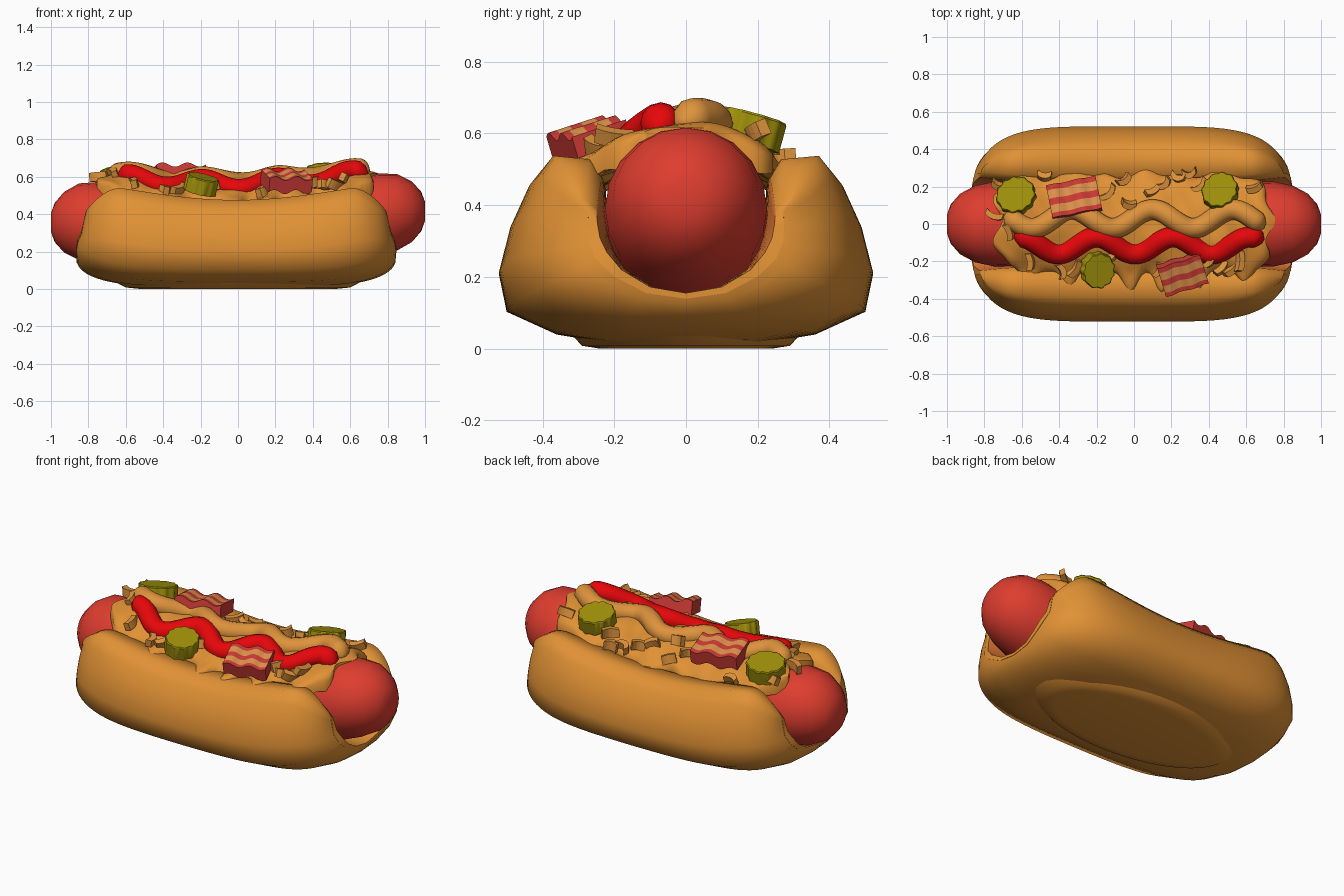
import bpy, bmesh, math, random
from math import sin, cos, pi, sqrt, exp
from mathutils import Vector, Euler

random.seed(4)
start_cube = bpy.data.objects.get("Cube")
if start_cube:
    bpy.data.objects.remove(start_cube, do_unlink=True)


def material(name, red, green, blue):
    mat = bpy.data.materials.new(name)
    mat.use_nodes = True
    colour = (red, green, blue, 1)
    mat.diffuse_color = colour
    mat.node_tree.nodes["Principled BSDF"].inputs["Base Color"].default_value = colour
    return mat


BREAD = material("golden bread", .75, .285, .035)
GLAZE = material("orange glaze", .75, .19, .035)
SAUSAGE = material("sausage red", .73, .046, .028)
KETCHUP = material("ketchup red", .80, .002, .003)
MUSTARD = material("mustard tan", .73, .29, .045)
PICKLE = material("pickle green", .35, .28, .003)
BACON = material("bacon red", .64, .045, .036)
FAT = material("bacon fat", .77, .30, .075)


def loft(name, rings, mats, angle=40, location=(0, 0, 0), rotation=(0, 0, 0), rule=None):
    """Skin closed rings (even point count) and close both ends with strips of quads."""
    bm = bmesh.new()
    rows = [[bm.verts.new(p) for p in ring] for ring in rings]
    n = len(rows[0])
    for a, b in zip(rows, rows[1:]):
        for i in range(n):
            j = (i + 1) % n
            bm.faces.new((a[i], a[j], b[j], b[i]))
    for row in (rows[0], rows[-1]):
        for i in range(n // 2 - 1):
            bm.faces.new((row[i], row[i + 1], row[n - 2 - i], row[n - 1 - i]))
    bmesh.ops.recalc_face_normals(bm, faces=bm.faces)
    bm.normal_update()
    if rule:
        for face in bm.faces:
            face.material_index = rule(face)
    mesh = bpy.data.meshes.new(name)
    bm.to_mesh(mesh)
    bm.free()
    for mat in mats:
        mesh.materials.append(mat)
    obj = bpy.data.objects.new(name, mesh)
    obj.location, obj.rotation_euler = location, rotation
    bpy.context.collection.objects.link(obj)
    if angle:
        bpy.ops.object.select_all(action="DESELECT")
        obj.select_set(True)
        bpy.context.view_layer.objects.active = obj
        bpy.ops.object.shade_smooth_by_angle(angle=math.radians(angle))
    return obj


def sag(x):
    return max(0, 1 - (x / .7) ** 2) ** 1.3


def topping_height(x, y):
    end = max(0, abs(x) - .66)
    return .622 + .015 * x - .047 * sag(x) - .08 * min(abs(y) / .26, 1) ** 2 - 3 * end * end


# Bun: a U-shaped section whose outer skin closes onto the groove at both ends
GROOVE = [(0, .155), (.1, .172), (.18, .22), (.22, .28), (.24, .35), (.247, .42), (.25, .48), (.285, .535)]
CRUST = [(0, .012), (.2, .015), (.36, .045), (.5, .118), (.522, .24), (.492, .37), (.445, .48), (.385, .547)]
REACH = [1.015, 1.015, 1.02, 1.01, .985, .975, .965, .955]
HALF = .84


def bun_ring(t):
    x = HALF * t
    puff = sqrt(max(.012, 1 - abs(t) ** 4.7))
    lift = 1 - .13 * sag(x)
    droop = max(0, abs(t) - .75) ** 2 * 1.9
    pinch = .89 + .11 * t ** 4
    outer, inner = [], []
    for (gy, gz), (cy, cz), reach in zip(GROOVE, CRUST, REACH):
        fall = droop * max(0, gz - .25) / .285
        px = x * reach - .01
        inner.append((px, gy * pinch, gz * lift - fall))
        outer.append((px, gy + puff * (cy - gy), (gz + puff * (cz - gz)) * lift - fall))

    def mirrored(side):
        return [(x, -y, z) for x, y, z in side[:0:-1]] + side
    return mirrored(outer) + mirrored(inner)[::-1]


def groove_wall(face):
    c, n = face.calc_center_median(), face.normal
    return int(.18 < abs(c.y) < .26 and .23 < c.z < .47 and n.y * c.y < 0 and abs(n.x) < .5)


STEPS = 22
loft("bun", [bun_ring(sin(pi / 2 * (i / STEPS - 1))) for i in range(2 * STEPS + 1)], [BREAD, GLAZE], 60,
     rule=groove_wall)


# Soft oval pad under the bun
def oval(rx, ry, z, n=48):
    return [(rx * cos(2 * pi * i / n), ry * sin(2 * pi * i / n), z) for i in range(n)]


loft("bun_base", [oval(.52, .24, 0), oval(.6, .29, .008), oval(.66, .32, .04)], [BREAD], 50)


# Sausage: round sections along a gently raised path, domed ends
def circle(x, radius, z, n=20):
    return [(x, radius * cos(2 * pi * i / n), z + radius * sin(2 * pi * i / n)) for i in range(n)]


DOME = [(1, .05), (.98, .105), (.93, .162), (.85, .205), (.75, .226), (.5, .23), (.25, .23)]
body = [(-x, r) for x, r in DOME] + [(0, .23)] + DOME[::-1]
loft("sausage", [circle(x, r, .31 + .075 * min(1, (x / .85) ** 2) + .03 * x) for x, r in body], [SAUSAGE])

# Melted sauce blanket with drips over the front lip and ragged ends
DRIPS = [-.56, -.35, -.02, .15, .34, .6]


def sauce_ring(x, columns=26):
    taper = sqrt(max(.3, 1 - (abs(x) / .75) ** 12))
    drip = max(exp(-((x - d) / .045) ** 2) for d in DRIPS)
    front = -(.255 + .12 * drip * (1 - x * x)) * taper
    back = (.265 + .015 * sin(17 * x) + .012 * sin(31 * x)) * taper
    depth = .07 + .04 * (x / .73) ** 8
    top, bottom = [], []
    for i in range(columns + 1):
        v = i / columns
        y = front + (back - front) * v
        edge = abs(2 * v - 1) ** 10
        bump = .008 * sin(19 * x + 3) * cos(25 * y) + .006 * sin(37 * x + 20 * y)
        z = topping_height(x, y) + bump - .022 * edge
        px = x + .025 * sin(28 * y + 1) * (x / .73) ** 8
        top.append((px, y, z))
        bottom.append((px, y, z - depth + .035 * edge))
    return top + bottom[::-1]


loft("melted_sauce", [sauce_ring(-.73 + 1.46 * i / 70) for i in range(71)], [BREAD], 60)


# Squeezed sauce ribbons
def ribbon(name, mat, x0, x1, middle, swing, period, peak, radius, raise_by, steps=72, n=12):
    rings = []
    for i in range(steps + 1):
        t = i / steps
        x = x0 + (x1 - x0) * t
        phase = 2 * pi * (x - peak) / period
        y = middle + swing * cos(phase)
        across = Vector((swing * sin(phase) * 2 * pi / period, 1, 0)).normalized()
        tip = min(1, min(t, 1 - t) / .035)
        r = radius * max(.25, 1 - (1 - tip) ** 3)
        centre = Vector((x, y, topping_height(x, y) + raise_by + .014 * cos(2 * pi * (x - .2) / .38)))
        rings.append([centre + across * r * cos(2 * pi * k / n) + Vector((0, 0, r * sin(2 * pi * k / n)))
                      for k in range(n)])
    loft(name, rings, [mat], 60)


ribbon("mustard_ribbon", MUSTARD, -.69, .7, .027, .05, .43, .1, .055, .01)
ribbon("ketchup_ribbon", KETCHUP, -.64, .69, -.115, .045, .41, .21, .055, .002)


# Scalloped pickle slices
def pickle(number, x, y, z, radius, tilt, n=72):
    def rim(scale, height):
        ring = []
        for i in range(n):
            a = 2 * pi * i / n
            r = radius * scale * (1 + .04 * cos(11 * a) + .05 * cos(2 * a - 1))
            ring.append((r * cos(a), r * sin(a), height))
        return ring
    loft(f"pickle_slice_{number}", [rim(1, -.045), rim(1, .034), rim(.95, .04)], [PICKLE], 35, (x, y, z), tilt)


pickle(1, -.63, .15, .6, .1, (-.22, -.1, 0))
pickle(2, .46, .175, .613, .095, (-.28, 0, .3))
pickle(3, -.195, -.245, .562, .09, (.3, 0, .9))


# Wavy bacon strips with fat stripes on top
def bacon(number, x, y, z, length, width, rotation):
    lanes = [-.5, -.36, -.12, .08, .34, .5]
    rings = []
    for i in range(17):
        t = i / 16
        wave = .012 * sin(t * 4 * pi)
        top = [((t - .5) * length, lane * width, wave + .03) for lane in lanes]
        rings.append(top + [(px, py, pz - .075) for px, py, pz in top[::-1]])

    def stripe(face):
        lane = face.calc_center_median().y / width
        return int(abs(face.normal.z) > .5 and (-.36 < lane < -.12 or .08 < lane < .34))
    loft(f"bacon_strip_{number}", rings, [BACON, FAT], 40, (x, y, z), rotation, stripe)


bacon(1, -.32, .14, .618, .27, .18, (-.2, 0, .2))
bacon(2, .26, -.27, .586, .24, .165, (.3, 0, .3))


# Chopped fried onion: short bent slivers
def onion(number, x, y, turn):
    length, bend = random.uniform(.07, .11), random.uniform(.01, .025)
    half_w, half_h = .016, random.uniform(.02, .028)
    rings = []
    for i in range(6):
        t = i / 5 * 2 - 1
        px, py = t * length / 2, bend * t * t
        rings.append([(px, py - half_w, -half_h), (px, py + half_w, -half_h),
                      (px, py + half_w, half_h), (px, py - half_w, half_h)])
    tilt = Euler((random.uniform(-.5, .5), random.uniform(-.3, .3), turn))
    loft(f"onion_piece_{number}", rings, [MUSTARD], 0, (x, y, topping_height(x, y) + .016), tilt)


SPOTS = [(-.48, .25), (-.13, .16), (-.03, .1), (-.05, .23), (.17, .21), (.3, .26), (.36, .2), (.65, .19),
         (-.75, .04), (-.38, -.25), (-.31, -.24), (-.12, -.18), (.52, -.25), (.57, -.2), (.42, -.19), (.14, -.25),
         (.23, .24), (-.66, -.04), (.1, .17), (-.72, .2), (.47, -.24), (-.55, -.2)]
for number, (x, y) in enumerate(SPOTS, 1):
    onion(number, x, y, random.uniform(-.4, .9) if y > 0 else random.uniform(.5, 1.9))
